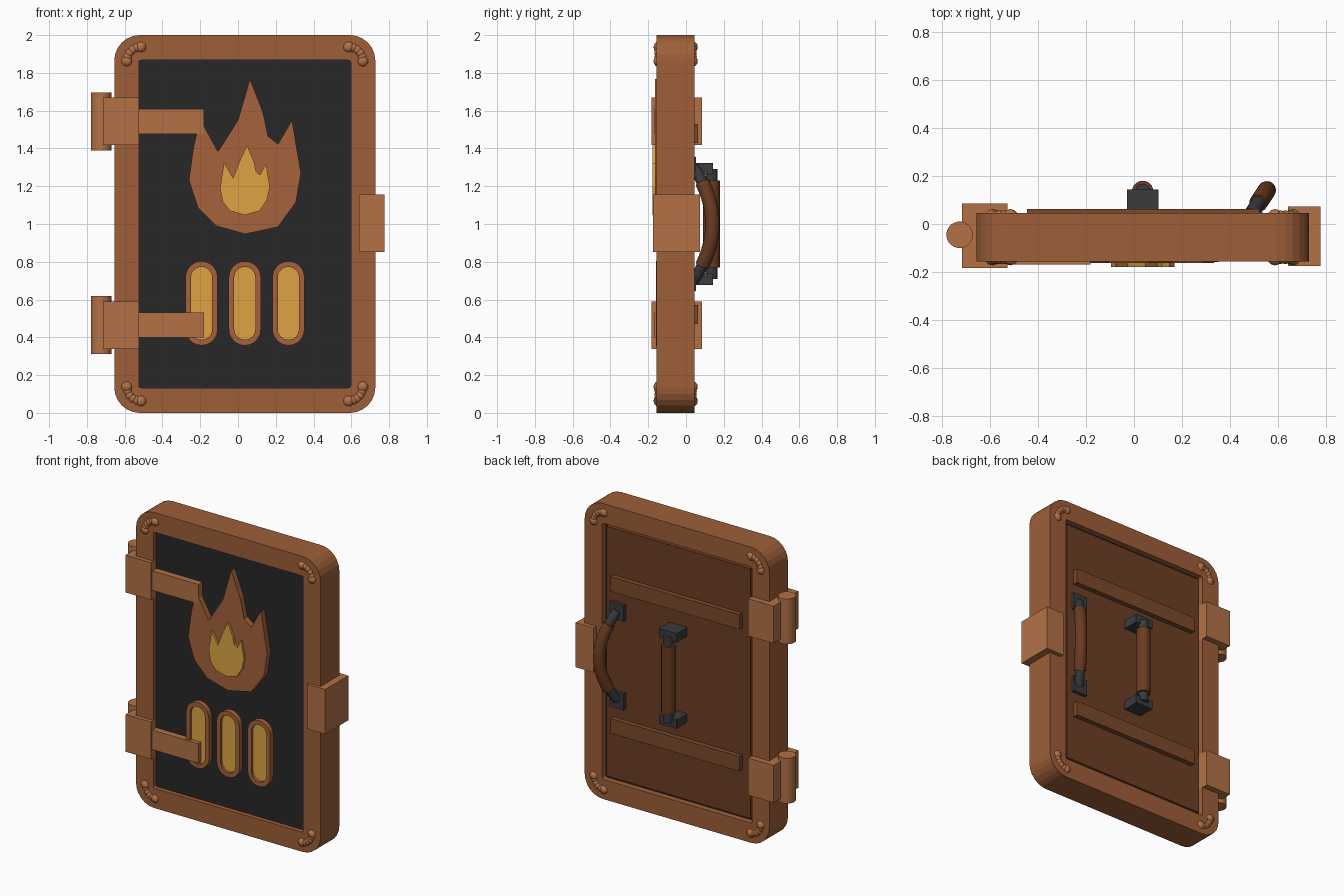
import bpy, bmesh, math
from mathutils import Vector

if "Cube" in bpy.data.objects:
    bpy.data.objects.remove(bpy.data.objects["Cube"])

CX = 0.036  # door centre line


def mat(name, r, g, b):
    m = bpy.data.materials.new(name)
    lin = [(c / 255) ** 2.2 for c in (r, g, b)]
    m.diffuse_color = (*lin, 1)
    m.use_nodes = True
    m.node_tree.nodes["Principled BSDF"].inputs["Base Color"].default_value = m.diffuse_color
    return m


COPPER = mat("copper", 156, 95, 59)
LIGHT = mat("light_copper", 178, 113, 72)
FLAME = mat("flame_copper", 163, 98, 62)
DARK = mat("dark_plate", 44, 44, 44)
GLOW = mat("amber", 220, 162, 68)
BROWN = mat("brown_plate", 108, 64, 40)
STRAP = mat("brown_strap", 122, 75, 47)
GRIP = mat("grip_leather", 106, 62, 38)
IRON = mat("iron", 60, 61, 64)


def finish(name, bm, material, smooth=False):
    bmesh.ops.recalc_face_normals(bm, faces=bm.faces)
    me = bpy.data.meshes.new(name)
    bm.to_mesh(me)
    bm.free()
    me.materials.append(material)
    if smooth:
        me.shade_smooth()
    ob = bpy.data.objects.new(name, me)
    bpy.context.collection.objects.link(ob)
    if smooth:
        bpy.ops.object.select_all(action='DESELECT')
        ob.select_set(True)
        bpy.context.view_layer.objects.active = ob
        bpy.ops.object.shade_smooth_by_angle(angle=math.radians(40))
    return ob


def box(name, x, y, z, material):
    bm = bmesh.new()
    bmesh.ops.create_cube(bm, size=1)
    for v in bm.verts:
        v.co = Vector([(a + b) / 2 + c * (b - a) for c, (a, b) in zip(v.co, (x, y, z))])
    return finish(name, bm, material)


def rounded(cx, cz, hw, hh, r, n=6):
    pts = []
    for k, (sx, sz) in enumerate(((1, 1), (-1, 1), (-1, -1), (1, -1))):
        for i in range(n + 1):
            a = (k + i / n) * math.pi / 2
            pts.append((cx + sx * (hw - r) + r * math.cos(a),
                        cz + sz * (hh - r) + r * math.sin(a)))
    return pts


def plate(name, pts, y0, y1, material):
    """Extrude an x-z outline from y0 to y1."""
    bm = bmesh.new()
    f = bm.faces.new([bm.verts.new((x, y0, z)) for x, z in pts])
    g = bmesh.ops.extrude_face_region(bm, geom=[f])
    bmesh.ops.translate(bm, vec=(0, y1 - y0, 0),
                        verts=[v for v in g["geom"] if isinstance(v, bmesh.types.BMVert)])
    return finish(name, bm, material)


def ring(name, outer, inner, y0, y1, material):
    """Frame between two outlines with equal point counts."""
    bm = bmesh.new()
    loops = [[bm.verts.new((x, y, z)) for x, z in pts]
             for pts, y in ((outer, y0), (outer, y1), (inner, y1), (inner, y0))]
    n = len(outer)
    for a in range(4):
        p, q = loops[a], loops[(a + 1) % 4]
        for i in range(n):
            j = (i + 1) % n
            bm.faces.new((p[i], p[j], q[j], q[i]))
    return finish(name, bm, material)


def tube(name, pts, r, material, sides=20):
    """Round bar swept along a path lying in one vertical plane."""
    bm = bmesh.new()
    pts = [Vector(p) for p in pts]
    rings = []
    for i, p in enumerate(pts):
        t = (pts[min(i + 1, len(pts) - 1)] - pts[max(i - 1, 0)]).normalized()
        u = Vector((0.79, -0.61, 0))
        u = (u - t * u.dot(t)).normalized()
        w = t.cross(u)
        rings.append([bm.verts.new(p + r * (u * math.cos(a) + w * math.sin(a)))
                      for a in (2 * math.pi * k / sides for k in range(sides))])
    for p, q in zip(rings, rings[1:]):
        for k in range(sides):
            m = (k + 1) % sides
            bm.faces.new((p[k], p[m], q[m], q[k]))
    bm.faces.new(rings[0])
    bm.faces.new(rings[-1])
    return finish(name, bm, material, True)


# Frame, front plate and back plate
ring("door_frame", rounded(CX, 1, 0.691, 1.0, 0.135), rounded(CX, 1, 0.561, 0.867, 0.012),
     -0.155, 0.045, COPPER)
box("front_plate", (-0.53, 0.602), (-0.125, 0.005), (0.128, 1.872), DARK)
box("back_plate", (CX - 0.54, CX + 0.54), (0.0, 0.03), (0.155, 1.845), BROWN)
for z in (0.52, 1.48):
    box("back_strap", (CX - 0.48, CX + 0.485), (0.025, 0.063), (z - 0.05, z + 0.05), STRAP)

# Weld beads in the corners, front and back
bm = bmesh.new()
for y in (-0.14, 0.03):
    for sx in (-1, 1):
        for sz in (-1, 1):
            for i in range(6):
                a = i / 5 * math.pi / 2
                p = Vector((CX + sx * (0.55 + 0.075 * math.cos(a)), y,
                            1 + sz * (0.862 + 0.075 * math.sin(a))))
                g = bmesh.ops.create_uvsphere(bm, u_segments=12, v_segments=8,
                                              radius=0.032 if i in (0, 5) else 0.027)
                bmesh.ops.translate(bm, vec=p, verts=g["verts"])
finish("corner_beads", bm, LIGHT, True)

# Flame emblem
outer = [(0.063, 1.768), (0.132, 1.593), (0.159, 1.465), (0.212, 1.423), (0.286, 1.55),
         (0.333, 1.27), (0.307, 1.116), (0.212, 0.984), (0.037, 0.947), (-0.116, 0.99),
         (-0.212, 1.085), (-0.26, 1.233), (-0.235, 1.41), (-0.2, 1.555), (-0.106, 1.383),
         (0.0, 1.55)]
inner = [(0.048, 1.416), (0.085, 1.33), (0.095, 1.28), (0.116, 1.26), (0.148, 1.32),
         (0.169, 1.196), (0.153, 1.127), (0.116, 1.07), (0.037, 1.047), (-0.042, 1.07),
         (-0.08, 1.116), (-0.095, 1.19), (-0.074, 1.326), (-0.026, 1.243), (0.016, 1.35)]
plate("flame_outer", outer, -0.163, -0.12, FLAME)
plate("flame_inner", inner, -0.178, -0.15, GLOW)

# Glowing vent slots
for x in (-0.193, CX, 0.267):
    hole = rounded(x, 0.58, 0.056, 0.193, 0.0559)
    ring("vent_rim", rounded(x, 0.58, 0.085, 0.223, 0.0849), hole, -0.158, -0.12, FLAME)
    plate("vent_glow", hole, -0.14, -0.12, GLOW)

# Hinges and latch
for z in (0.465, 1.543):
    box("hinge_block", (-0.715, -0.525), (-0.182, 0.085), (z - 0.126, z + 0.126), LIGHT)
    box("hinge_strap", (-0.53, -0.18), (-0.168, -0.12), (z - 0.066, z + 0.066), LIGHT)
    tube("hinge_barrel", [(-0.725, -0.045, z - 0.153), (-0.725, -0.045, z + 0.153)],
         0.055, LIGHT, 24)
box("latch_block", (0.64, 0.775), (-0.175, 0.073), (0.853, 1.155), LIGHT)

# Straight handle
tube("straight_grip", [(CX, 0.135, 0.77), (CX, 0.135, 1.23)], 0.045, GRIP)
tube("straight_core", [(CX, 0.135, 0.71), (CX, 0.135, 1.29)], 0.032, IRON)
for s in (-1, 1):
    box("straight_mount", (-0.03, 0.102), (0.025, 0.143),
        sorted((1 + s * 0.262, 1 + s * 0.322)), IRON)


# Bowed handle
def bow(t):
    k = 1 - t * t
    return (0.485 + 0.067 * k, 0.04 + 0.1 * k, 1 + 0.3 * t)


def arc(a, b, n):
    return [bow(a + (b - a) * i / n) for i in range(n + 1)]


tube("bowed_grip", arc(-0.73, 0.73, 12), 0.038, GRIP)
for s in (-1, 1):
    tube("bowed_end", arc(s * 0.65, s * 1.0, 4), 0.03, IRON)
    box("bowed_mount", (0.43, 0.535), (0.025, 0.053), sorted((1 + s * 0.245, 1 + s * 0.355)), IRON)
